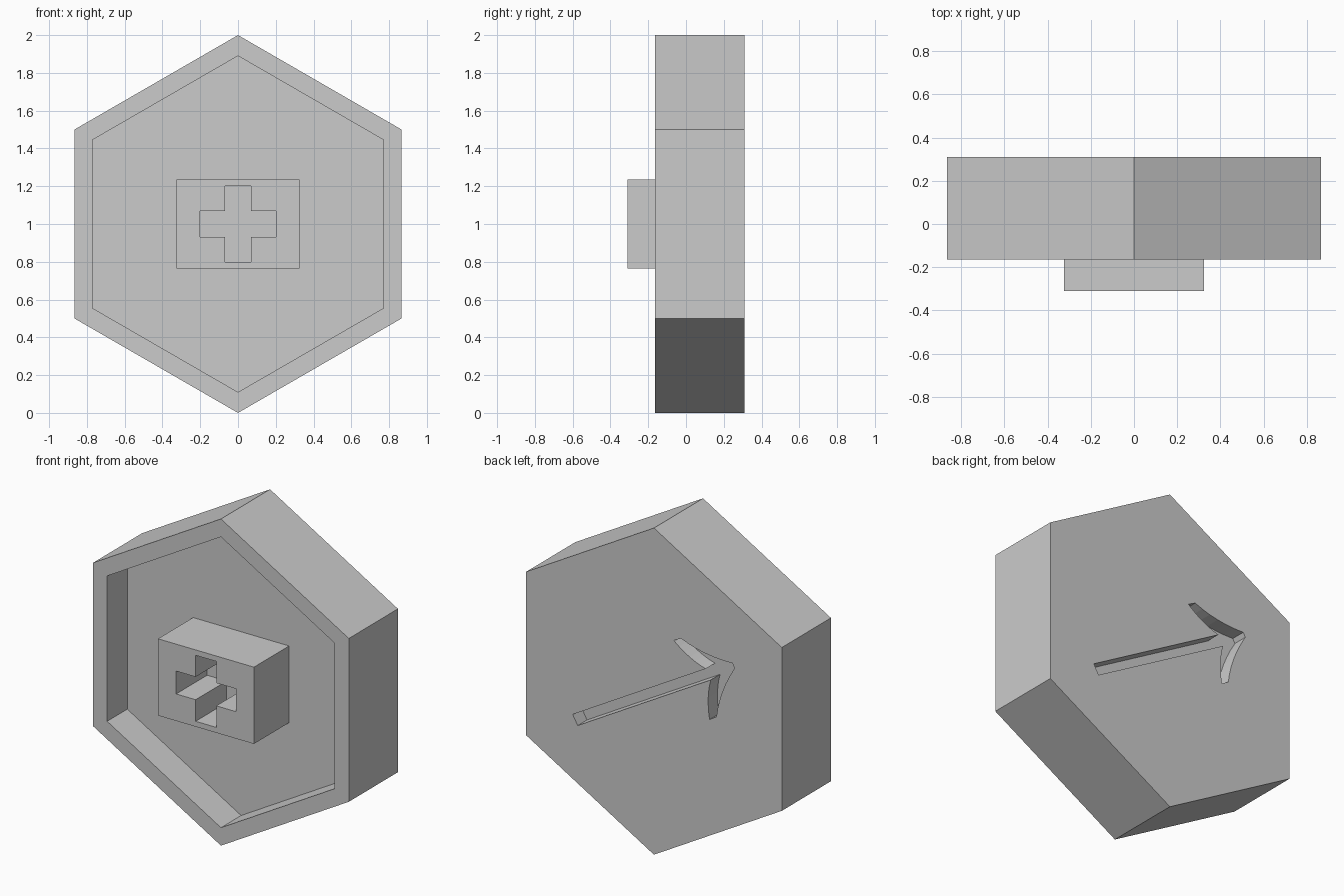
import bpy
import bmesh
from math import sin, cos, pi, radians

cube = bpy.data.objects.get("Cube")
if cube:
    bpy.data.objects.remove(cube, do_unlink=True)

MID = 1.0        # height of the centre
FRONT, BACK = -0.165, 0.31
FLOOR = 0.03     # bottom of the front recess

grey = bpy.data.materials.new("plain grey")
grey.use_nodes = True
grey.diffuse_color = (0.6, 0.6, 0.6, 1)
grey.node_tree.nodes["Principled BSDF"].inputs["Base Color"].default_value = grey.diffuse_color


def prism(name, outline, y0, y1):
    """Extrude an (x, z) outline, measured from the centre, from y0 to y1."""
    bm = bmesh.new()
    face = bm.faces.new([bm.verts.new((x, y0, MID + z)) for x, z in outline])
    grown = bmesh.ops.extrude_face_region(bm, geom=[face])["geom"]
    moved = [v for v in grown if isinstance(v, bmesh.types.BMVert)]
    bmesh.ops.translate(bm, verts=moved, vec=(0, y1 - y0, 0))
    bmesh.ops.recalc_face_normals(bm, faces=bm.faces)
    mesh = bpy.data.meshes.new(name)
    bm.to_mesh(mesh)
    bm.free()
    mesh.materials.append(grey)
    obj = bpy.data.objects.new(name, mesh)
    bpy.context.collection.objects.link(obj)
    return obj


def carve(target, cutter):
    """Subtract the cutter from the target and discard it."""
    cutter.hide_render = True
    mod = target.modifiers.new("carve", 'BOOLEAN')
    mod.operation, mod.solver, mod.object = 'DIFFERENCE', 'EXACT', cutter
    bpy.context.view_layer.update()
    graph = bpy.context.evaluated_depsgraph_get()
    mesh = bpy.data.meshes.new_from_object(target.evaluated_get(graph))
    target.modifiers.clear()
    target.data = mesh
    bpy.data.objects.remove(cutter, do_unlink=True)


def hexagon(r):
    return [(r * sin(i * pi / 3), r * cos(i * pi / 3)) for i in range(6)]


def arc(a, m, b, steps=6):
    """Curve from a to b passing through m halfway."""
    pts = []
    for i in range(steps + 1):
        t = i / steps
        w = ((1 - t) * (1 - 2 * t), 4 * t * (1 - t), t * (2 * t - 1))
        pts.append(tuple(w[0] * p + w[1] * q + w[2] * r for p, q, r in zip(a, m, b)))
    return pts


# Six-sided body with a shallow tray in the front
body = prism("hexagon_body", hexagon(1.0), FRONT, BACK)
carve(body, prism("tray_cutter", hexagon(0.89), FRONT - 0.2, FLOOR))

# Pick-shaped groove in the back: half outline along its axis, then mirrored
half = [(-0.616, 0.034)]
half += arc((0.425, 0.034), (0.352, 0.125), (0.295, 0.242))
half += arc((0.35, 0.24), (0.467, 0.118), (0.622, 0.015))
outline = half + [(s, -t) for s, t in reversed(half)]
a = radians(30)
pick = [(-(s * cos(a) - t * sin(a)), s * sin(a) + t * cos(a) - 0.01) for s, t in outline]
carve(body, prism("pick_cutter", pick, BACK - 0.09, BACK + 0.2))

# Block in the tray with a plus-shaped socket
w, h = 0.325, 0.235
block = prism("socket_block", [(-w, -h), (w, -h), (w, h), (-w, h)], -0.31, FLOOR)
n, r = 0.07, 0.202
plus = []
for i in range(4):
    c, s = round(cos(i * pi / 2)), round(sin(i * pi / 2))
    plus += [(x * c - z * s, x * s + z * c) for x, z in ((r, -n), (r, n), (n, n))]
carve(block, prism("plus_cutter", plus, -0.5, -0.01))
